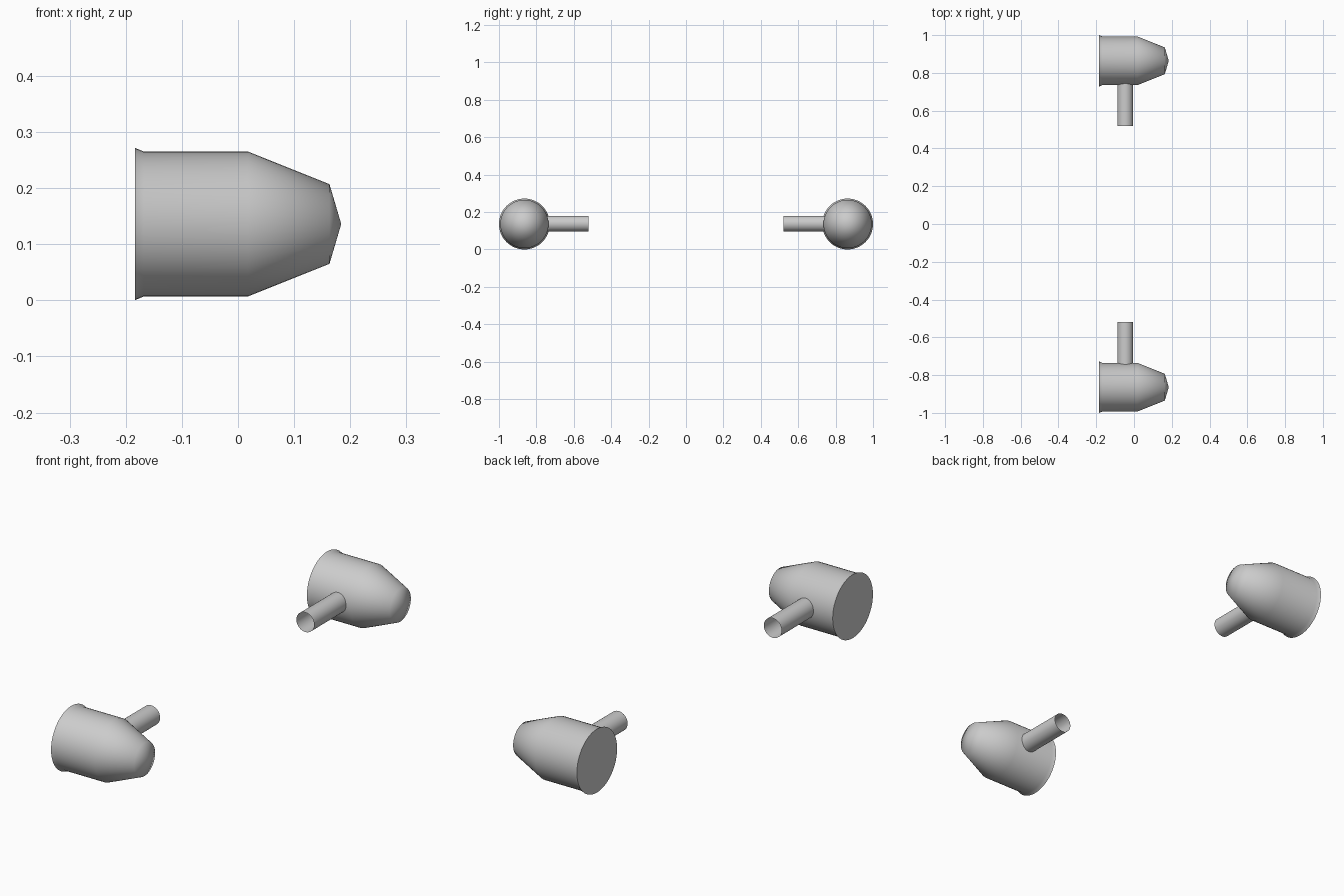
import bpy, bmesh, math
from mathutils import Matrix, Vector

if "Cube" in bpy.data.objects:
    bpy.data.objects.remove(bpy.data.objects["Cube"])

grey = bpy.data.materials.new("light grey")
grey.diffuse_color = (0.6, 0.6, 0.6, 1)
grey.use_nodes = True
grey.node_tree.nodes["Principled BSDF"].inputs["Base Color"].default_value = grey.diffuse_color

AXIS_Z = 0.136   # height of the pod axis
POD_Y = 0.864    # sideways distance of each pod


def lathe(name, profile, place, sides=48):
    """Spin (distance, radius) points about the local z axis."""
    bm = bmesh.new()
    verts = [bm.verts.new((r, 0, d)) for d, r in profile]
    edges = [bm.edges.new(p) for p in zip(verts, verts[1:])]
    bmesh.ops.spin(bm, geom=verts + edges, cent=(0, 0, 0), axis=(0, 0, 1),
                   angle=math.tau, steps=sides, use_duplicate=False)
    bmesh.ops.remove_doubles(bm, verts=bm.verts, dist=1e-5)
    bmesh.ops.transform(bm, matrix=place, verts=bm.verts)
    bmesh.ops.recalc_face_normals(bm, faces=bm.faces)
    for f in bm.faces:
        f.smooth = True
    mesh = bpy.data.meshes.new(name)
    bm.to_mesh(mesh)
    bm.free()
    mesh.set_sharp_from_angle(angle=math.radians(60))
    mesh.materials.append(grey)
    obj = bpy.data.objects.new(name, mesh)
    bpy.context.collection.objects.link(obj)
    return obj


# Pod: flat back, small flared lip, straight barrel, tapered nose
pod_profile = [(-0.184, 0), (-0.184, 0.136), (-0.168, 0.129),
               (0.018, 0.129), (0.163, 0.071), (0.184, 0)]
# Strut: open tube from the pod wall inward
strut_profile = [(0.52, 0.042), (0.745, 0.042)]

for side, label in ((1, "left"), (-1, "right")):
    along_x = Matrix.Translation((0, side * POD_Y, AXIS_Z)) @ Matrix.Rotation(math.pi / 2, 4, 'Y')
    lathe("pod_" + label, pod_profile, along_x)
    along_y = Matrix.Translation((-0.046, 0, 0.138)) @ Matrix.Rotation(-side * math.pi / 2, 4, 'X')
    lathe("strut_" + label, strut_profile, along_y, 32)
